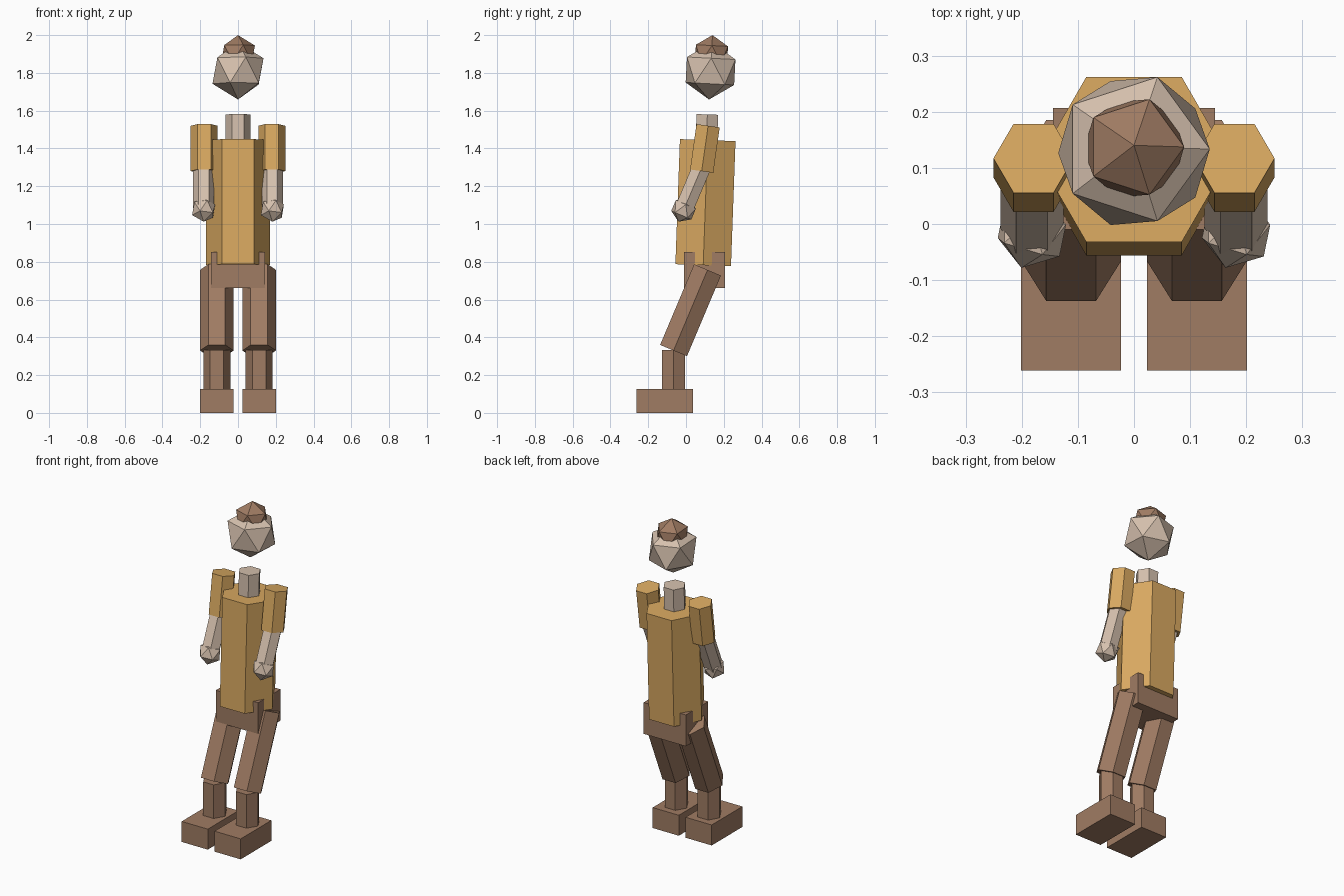
import bpy
import bmesh
import math
from mathutils import Matrix, Vector

if "Cube" in bpy.data.objects:
    bpy.data.objects.remove(bpy.data.objects["Cube"], do_unlink=True)


def material(name, rgb):
    m = bpy.data.materials.new(name)
    m.use_nodes = True
    m.diffuse_color = (*rgb, 1)
    m.node_tree.nodes["Principled BSDF"].inputs["Base Color"].default_value = (*rgb, 1)
    return m


skin = material("skin", (0.67, 0.53, 0.42))
shirt = material("ochre_shirt", (0.70, 0.40, 0.12))
brown = material("brown_cloth", (0.35, 0.20, 0.125))


def add_object(name, bm, mat):
    mesh = bpy.data.meshes.new(name)
    bm.to_mesh(mesh)
    bm.free()
    mesh.materials.append(mat)
    obj = bpy.data.objects.new(name, mesh)
    bpy.context.collection.objects.link(obj)
    return obj


def lean(degrees):
    """Rotation that tips the top of a part towards the back."""
    return Matrix.Rotation(-math.radians(degrees), 4, 'X')


def hex_limb(name, x, bottom, top, radius, mat):
    """Six-sided prism between two (y, z) points, corners pointing sideways."""
    a, b = Vector((x, *bottom)), Vector((x, *top))
    d = b - a
    tilt = math.degrees(math.atan2(d.y, d.z))
    bm = bmesh.new()
    bmesh.ops.create_cone(
        bm, cap_ends=True, segments=6, radius1=radius, radius2=radius, depth=d.length,
        matrix=Matrix.Translation((a + b) / 2) @ lean(tilt) @ Matrix.Rotation(math.pi / 6, 4, 'Z'))
    return add_object(name, bm, mat)


def ball(name, centre, radius, tilt, mat):
    """Twenty-sided faceted ball."""
    bm = bmesh.new()
    bmesh.ops.create_icosphere(bm, subdivisions=1, radius=radius,
                               matrix=Matrix.Translation(centre) @ lean(tilt))
    return add_object(name, bm, mat)


def box(name, low, high, mat):
    low, high = Vector(low), Vector(high)
    bm = bmesh.new()
    bmesh.ops.create_cube(bm, size=1, matrix=Matrix.Translation((low + high) / 2)
                          @ Matrix.Diagonal((*(high - low), 1)))
    return add_object(name, bm, mat)


# Head, hair and trunk
ball("head", (0, 0.13, 1.81), 0.151, 3, skin)
ball("hair", (0, 0.135, 1.9), 0.1, 3, brown)
hex_limb("neck", 0, (0.107, 1.40), (0.113, 1.58), 0.066, skin)
hex_limb("torso", 0, (0.091, 0.782), (0.115, 1.444), 0.17, shirt)
box("pelvis", (-0.144, -0.01, 0.66), (0.144, 0.207, 0.853), brown)

# Arms and legs, one set per side
for side, s in (("left", 1), ("right", -1)):
    hex_limb(side + "_upper_arm", s * 0.179, (0.083, 1.28), (0.117, 1.52), 0.0715, shirt)
    hex_limb(side + "_forearm", s * 0.182, (-0.008, 1.085), (0.083, 1.3), 0.056, skin)
    ball(side + "_hand", (s * 0.182, -0.013, 1.075), 0.068, 23, skin)
    hex_limb(side + "_thigh", s * 0.112, (-0.066, 0.33), (0.114, 0.757), 0.089, brown)
    hex_limb(side + "_shin", s * 0.112, (-0.066, 0.12), (-0.066, 0.333), 0.071, brown)
    x0, x1 = sorted((s * 0.023, s * 0.201))
    box(side + "_foot", (x0, -0.261, 0), (x1, 0.037, 0.126), brown)
